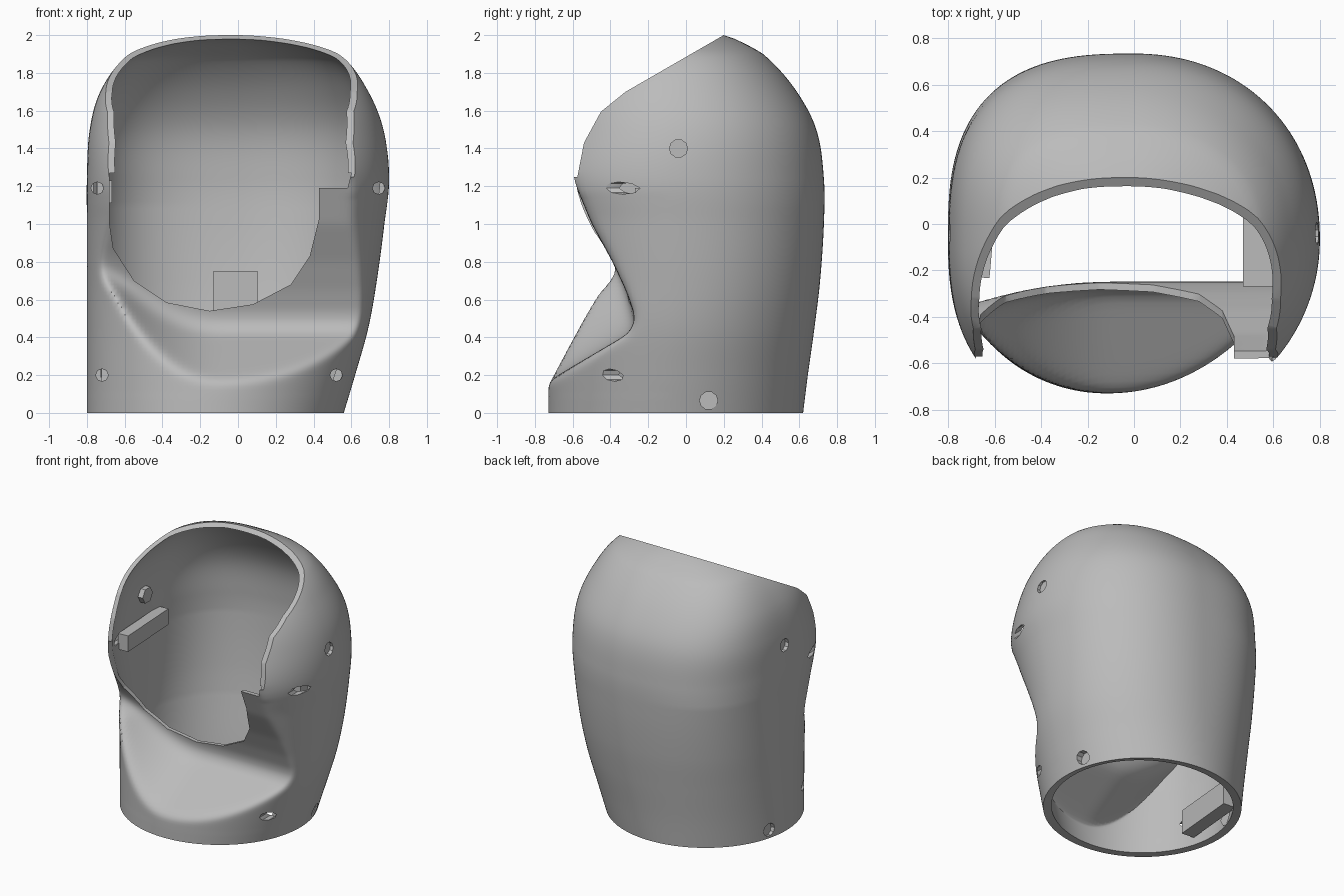
import bpy, bmesh, math
from mathutils import Vector, Matrix

cube = bpy.data.objects.get("Cube")
if cube:
    bpy.data.objects.remove(cube)

grey = bpy.data.materials.new("plain_grey")
grey.use_nodes = True
grey.diffuse_color = (0.5, 0.5, 0.5, 1)
grey.node_tree.nodes["Principled BSDF"].inputs["Base Color"].default_value = (0.5, 0.5, 0.5, 1)


def finish(name, bm, helper=False):
    bmesh.ops.recalc_face_normals(bm, faces=bm.faces)
    mesh = bpy.data.meshes.new(name)
    bm.to_mesh(mesh)
    bm.free()
    mesh.materials.append(grey)
    ob = bpy.data.objects.new(name, mesh)
    bpy.context.collection.objects.link(ob)
    ob.hide_render = helper
    return ob


def prism(name, points, to_xyz, lo, hi):
    """Closed outline extruded along the axis chosen by to_xyz."""
    bm = bmesh.new()
    face = bm.faces.new([bm.verts.new(to_xyz(a, b, lo)) for a, b in points])
    new = bmesh.ops.extrude_face_region(bm, geom=[face])["geom"]
    move = Vector(to_xyz(0, 0, hi)) - Vector(to_xyz(0, 0, lo))
    bmesh.ops.translate(bm, vec=move, verts=[v for v in new if isinstance(v, bmesh.types.BMVert)])
    return finish(name, bm, True)


def cylinder(name, centre, axis, radius, depth, sides, helper=False):
    bm = bmesh.new()
    turn = Vector((0, 0, 1)).rotation_difference(Vector(axis)).to_matrix().to_4x4()
    bmesh.ops.create_cone(bm, cap_ends=True, segments=sides, radius1=radius, radius2=radius,
                          depth=depth, matrix=Matrix.Translation(centre) @ turn)
    return finish(name, bm, helper)


def block(name, centre, size, angle=0):
    bm = bmesh.new()
    bmesh.ops.create_cube(bm, size=1, matrix=Matrix.Translation(centre)
                          @ Matrix.Rotation(angle, 4, 'Z') @ Matrix.Diagonal((*size, 1)))
    return finish(name, bm)


def sample(table, z, smooth):
    """Value of a table at height z, straight or as a smooth curve through its rows."""
    i = next((n for n in range(len(table) - 2) if z <= table[n + 1][0]), len(table) - 2)
    a, b = table[i], table[i + 1]
    before, after = table[max(i - 1, 0)], table[min(i + 2, len(table) - 1)]
    h = b[0] - a[0]
    t = (z - a[0]) / h
    values = []
    for o, p, q, r in zip(before[1:], a[1:], b[1:], after[1:]):
        m = h * (q - o) / (b[0] - before[0]) if smooth else q - p
        n = h * (r - p) / (after[0] - a[0]) if smooth else q - p
        values.append(p + t * m + t * t * (3 * (q - p) - 2 * m - n) + t ** 3 * (m + n - 2 * (q - p)))
    return values


# Shell sections: height, right, left, front, back
SECTIONS = [
    (0, -.80, .56, -.73, .62), (.2, -.80, .62, -.73, .645), (.45, -.80, .69, -.73, .68),
    (.7, -.80, .735, -.74, .71), (1, -.80, .775, -.80, .73), (1.24, -.80, .80, -.865, .73),
    (1.5, -.785, .77, -.80, .69), (1.71, -.725, .685, -.70, .58), (1.89, -.59, .55, -.52, .42),
    (1.96, -.45, .41, -.42, .30), (2, -.31, .26, -.34, .20), (2.04, -.1, .06, -.15, .0)]
# Front hollow: height, foremost y
HOLLOW = [(-1, -.90), (.13, -.81), (.2, -.68), (.3, -.51), (.42, -.305), (.48, -.275), (.54, -.28),
          (.65, -.32), (.8, -.39), (1, -.50), (1.24, -.60), (1.3, -1), (3, -1)]


def front_limit(x, z):
    t = max(0, (-x - .1) / .58) ** 2
    lift = .3 * t * min(1, max(0, (1.24 - z) / .6))
    return sample(HOLLOW, z - lift, False)[0] - .09 * t


def squareness(c, s, z):
    """Outline exponent: round at the neck, squarer higher up, most at the back right."""
    rear, front = (.06, 0) if c > 0 else (.26, .2)
    return 1 - (rear if s > 0 else front) * min(1, z / 1.1)


# Main shell
SEG = 160
bm = bmesh.new()
rings = []
for i in range(103):
    z = i * .02
    right, left, front, back = sample(SECTIONS, z, True)
    cx, cy = (right + left) / 2, (front + back) / 2
    rx, ry = (left - right) / 2, (back - front) / 2
    ring = []
    for j in range(SEG):
        a = 2 * math.pi * j / SEG
        c, s = math.cos(a), math.sin(a)
        power = squareness(c, s, z)
        x = cx + rx * math.copysign(abs(c) ** power, c)
        y = cy + ry * math.copysign(abs(s) ** power, s)
        if s < 0:
            gap = y - front_limit(x, z)
            y += (math.hypot(gap, .02) - gap) / 2
        ring.append(bm.verts.new((x, y, z)))
    rings.append(ring)
for low, high in zip(rings, rings[1:]):
    for j in range(SEG):
        k = (j + 1) % SEG
        bm.faces.new((low[j], low[k], high[k], high[j]))
bm.faces.new(rings[-1])
hollow_verts = [v for v in bm.verts if v.co.y < -.1 and .08 < v.co.z < 1.14]
for _ in range(4):
    bmesh.ops.smooth_vert(bm, verts=hollow_verts, factor=.5,
                          use_axis_x=True, use_axis_y=True, use_axis_z=True)
shell = finish("shell", bm)

# Wall is thicker at the neck than at the brow
group = shell.vertex_groups.new(name="wall_weight")
for v in shell.data.vertices:
    group.add([v.index], max(.5, 1 - v.co.z), 'REPLACE')
wall = shell.modifiers.new("wall", 'SOLIDIFY')
wall.thickness = .058
wall.offset = -1
wall.vertex_group = group.name

# Opening cutters: slanted brow cut and the lower face window
cutters = [
    prism("brow_cutter", [(.2, 2.0), (-.32, 1.7), (-.45, 1.595), (-.54, 1.43), (-.575, 1.25),
                          (-2, 1.25), (-2, 3), (.2, 3)], lambda a, b, d: (d, a, b), -2, 2),
    prism("window_cutter", [(-.68, 1.27), (-.68, 1.0), (-.66, .87), (-.55, .7), (-.38, .585),
                            (-.15, .54), (.08, .575), (.28, .68), (.38, .83), (.43, 1.03),
                            (.43, 1.19), (.58, 1.19), (.6, 1.27)],
          lambda a, b, d: (a, d, b), -2, -.02)]

# Screw holes and the nuts behind them
for side, sx, neck in (("right", -1, -.74), ("left", 1, .51)):
    for place, x, y, z in (("upper", .745 * sx, -.04, 1.4), ("neck", neck, .12, .065)):
        cutters.append(cylinder(f"{side}_{place}_hole_cutter", (x, y, z), (1, 0, 0), .048, .4, 10, True))
        cylinder(f"{side}_{place}_nut", (x, y, z), (1, 0, 0), .06, .04, 6)
for name, x, z, end in (("right_cheek", -.745, 1.19, -.24), ("left_cheek", .745, 1.19, -.24),
                        ("right_front", -.72, .2, -.24), ("left_front", .52, .2, -.31)):
    cutters.append(cylinder(f"{name}_hole_cutter", (x, end - .25, z), (0, 1, 0), .033, .5, 8, True))

bpy.context.view_layer.objects.active = shell
shell.select_set(True)
for cutter in cutters:
    cut = shell.modifiers.new(cutter.name, 'BOOLEAN')
    cut.operation = 'DIFFERENCE'
    cut.solver = 'EXACT'
    cut.object = cutter
for name in [m.name for m in shell.modifiers]:
    bpy.ops.object.modifier_apply(modifier=name)
for cutter in cutters:
    bpy.data.objects.remove(cutter)
bpy.ops.object.shade_smooth_by_angle(angle=math.radians(35))

# Inner mounting blocks
block("right_inner_bar", (-.72, -.1, 1.17), (.08, .52, .12), math.radians(3))
block("left_inner_bar", (.59, -.06, 1.13), (.24, .42, .12))
block("neck_inner_block", (-.65, .02, .15), (.1, .5, .18), math.radians(-5))
block("back_inner_block", (-.013, .57, .62), (.234, .18, .26))
